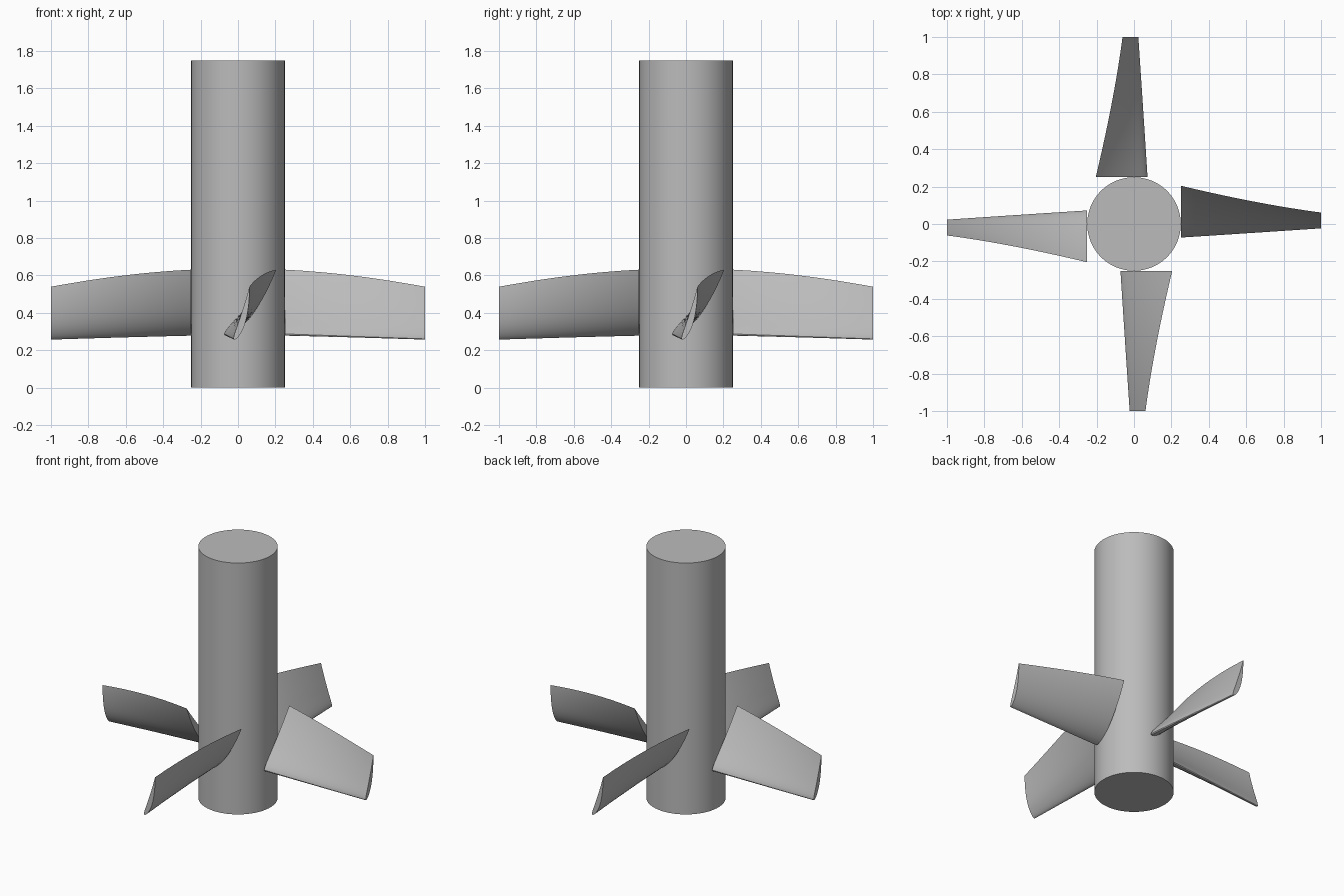
import bpy, bmesh, math
from mathutils import Vector

cube = bpy.data.objects.get("Cube")
if cube:
    bpy.data.objects.remove(cube, do_unlink=True)

grey = bpy.data.materials.new("plain_grey")
grey.use_nodes = True
grey.diffuse_color = (0.5, 0.5, 0.5, 1)
grey.node_tree.nodes["Principled BSDF"].inputs["Base Color"].default_value = grey.diffuse_color

HUB_RADIUS, HUB_HEIGHT, ROOT, TIP = 0.25, 1.75, 0.252, 1.0
CAMBER, CAMBER_POS, THICKNESS = 0.05, 0.4, 0.12


def airfoil(steps=16):
    """Closed cambered section: (along chord, towards convex side)."""
    def side(sign):
        pts = []
        for i in range(steps + 1):
            t = (1 - math.cos(math.pi * i / steps)) / 2
            half = 5 * THICKNESS * (0.2969 * math.sqrt(t) - 0.126 * t - 0.3516 * t**2
                                    + 0.2843 * t**3 - 0.1036 * t**4)
            p = CAMBER_POS
            k = p if t < p else 1 - p
            camber = CAMBER * (1 - ((t - p) / k) ** 2)
            pts.append((t, camber + sign * half))
        return pts
    convex, hollow = side(1), side(-1)
    return convex + hollow[-2:0:-1]


def add_object(name, bm):
    bmesh.ops.recalc_face_normals(bm, faces=bm.faces)
    mesh = bpy.data.meshes.new(name)
    bm.to_mesh(mesh)
    bm.free()
    mesh.materials.append(grey)
    obj = bpy.data.objects.new(name, mesh)
    bpy.context.collection.objects.link(obj)
    bpy.ops.object.select_all(action='DESELECT')
    obj.select_set(True)
    bpy.context.view_layer.objects.active = obj
    bpy.ops.object.shade_smooth_by_angle(angle=math.radians(35))
    return obj


def build_blade(name, turn, stations=16):
    """Tapered, twisted blade lofted outwards along -y."""
    bm = bmesh.new()
    section = airfoil()
    rings = []
    for s in range(stations + 1):
        f = s / stations
        lead = Vector((-0.07, 0, 0.28)).lerp(Vector((-0.02, 0, 0.257)), f)
        lead.y = -(ROOT + (TIP - ROOT) * f)
        chord = 0.445 + (0.294 - 0.445) * f
        angle = math.radians(52 + (74 - 52) * f)
        along = Vector((math.cos(angle), 0, math.sin(angle)))
        out = Vector((math.sin(angle), 0, -math.cos(angle)))
        rings.append([bm.verts.new(lead + chord * (a * along + b * out)) for a, b in section])
    n = len(section)
    for r0, r1 in zip(rings, rings[1:]):
        for i in range(n):
            j = (i + 1) % n
            bm.faces.new((r0[i], r0[j], r1[j], r1[i]))
    bm.faces.new(rings[0])
    bm.faces.new(rings[-1])
    blade = add_object(name, bm)
    blade.rotation_euler.z = turn


# Central hub
hub = bmesh.new()
bmesh.ops.create_cone(hub, cap_ends=True, segments=96, radius1=HUB_RADIUS,
                      radius2=HUB_RADIUS, depth=HUB_HEIGHT)
bmesh.ops.translate(hub, verts=hub.verts, vec=(0, 0, HUB_HEIGHT / 2))
add_object("hub", hub)

# Four blades around the hub
for k, place in enumerate(("front", "left", "back", "right")):
    build_blade(place + "_blade", k * math.pi / 2)
